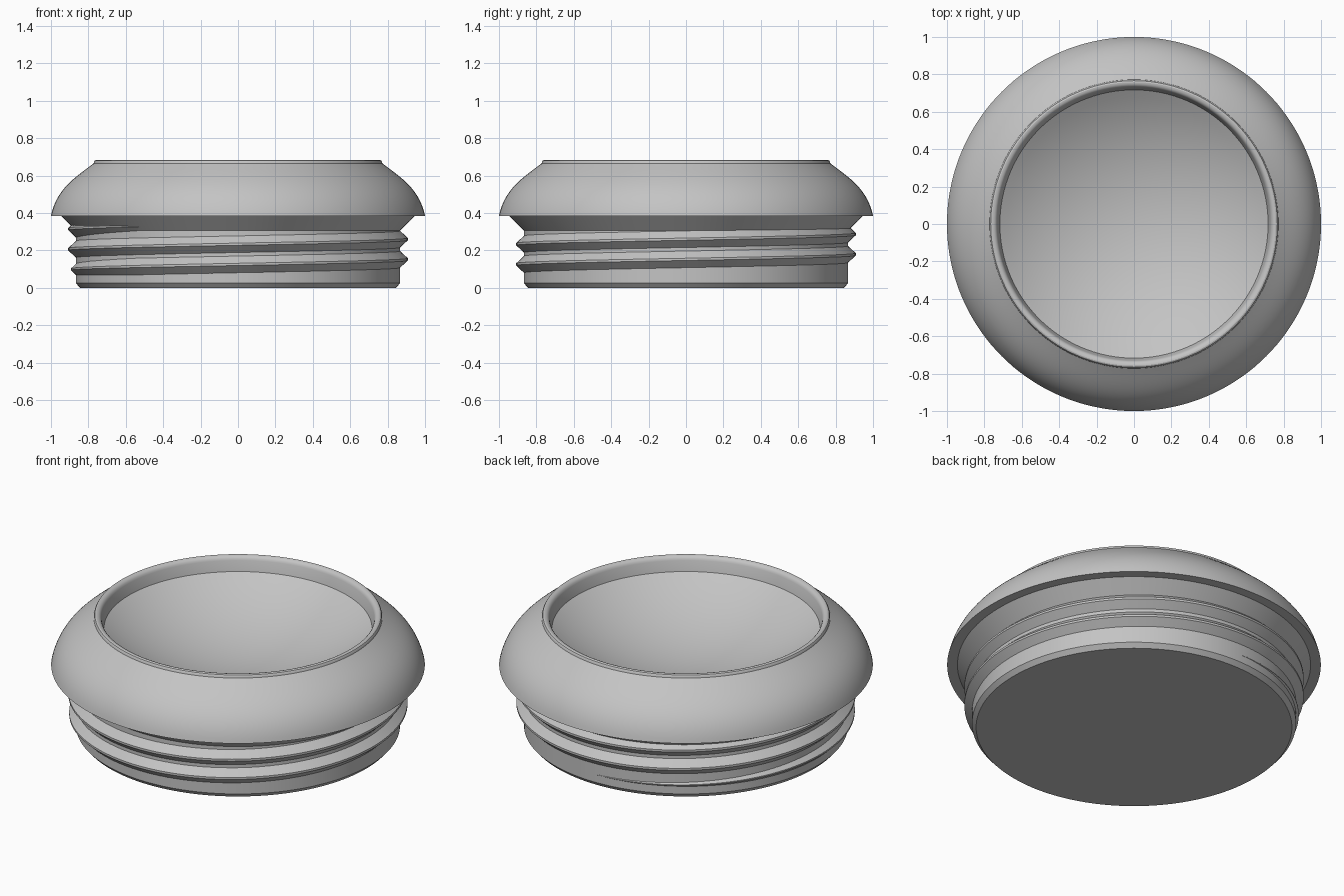
import bpy, bmesh, math
from mathutils import Vector
from mathutils.geometry import interpolate_bezier

cube = bpy.data.objects.get("Cube")
if cube:
    bpy.data.objects.remove(cube, do_unlink=True)

SEGMENTS = 144
GREY = (0.55, 0.55, 0.55, 1)
grey = bpy.data.materials.new("plain_grey")
grey.use_nodes = True
grey.diffuse_color = GREY
grey.node_tree.nodes["Principled BSDF"].inputs["Base Color"].default_value = GREY


def finish(name, bm):
    bmesh.ops.recalc_face_normals(bm, faces=bm.faces)
    mesh = bpy.data.meshes.new(name)
    bm.to_mesh(mesh)
    bm.free()
    mesh.materials.append(grey)
    obj = bpy.data.objects.new(name, mesh)
    bpy.context.collection.objects.link(obj)
    bpy.ops.object.select_all(action="DESELECT")
    obj.select_set(True)
    bpy.context.view_layer.objects.active = obj
    bpy.ops.object.shade_smooth_by_angle(angle=math.radians(25))
    return obj


def lathe(name, profile):
    bm = bmesh.new()
    verts = [bm.verts.new((r, 0, z)) for r, z in profile]
    edges = [bm.edges.new(pair) for pair in zip(verts, verts[1:])]
    bmesh.ops.spin(bm, geom=verts + edges, cent=(0, 0, 0), axis=(0, 0, 1),
                   angle=math.tau, steps=SEGMENTS)
    bmesh.ops.remove_doubles(bm, verts=bm.verts, dist=0.0001)
    return finish(name, bm)


# Plug neck and underside of the flange
neck = [(0, 0), (0.845, 0), (0.867, 0.025), (0.867, 0.305),
        (0.945, 0.385), (1, 0.385)]

# Domed flange, rising to the rim
dome = [(p.x, p.y) for p in interpolate_bezier(
    Vector((1, 0.385)), Vector((0.97, 0.53)),
    Vector((0.87, 0.59)), Vector((0.772, 0.665)), 20)][1:]

# Rounded rim and the tapered wall inside it
rim = [(0.77, 0.674), (0.766, 0.68), (0.758, 0.683), (0.75, 0.682),
       (0.741, 0.678), (0.734, 0.67), (0.73, 0.66)]

# Concave dish: a shallow spherical cap
edge_r, edge_z, depth = 0.717, 0.60, 0.22
radius = (edge_r ** 2 + depth ** 2) / (2 * depth)
sweep = math.asin(edge_r / radius)
dish = []
for i in range(17):
    a = sweep * (1 - i / 16)
    dish.append((radius * math.sin(a),
                 edge_z - depth + radius * (1 - math.cos(a))))

lathe("cap_body", neck + dome + rim + dish)

# Helical thread, tapering away at both ends
START, END, STEP, PITCH = -660, 300, 3, 0.108
bm = bmesh.new()
rings = []
for deg in range(START, END + 1, STEP):
    fade = max(0.01, min(1, (deg - START) / 170, (END - deg) / 110))
    a = math.radians(deg)
    z = 0.26 + PITCH * deg / 360
    ring = []
    for r, dz in ((0.858, -0.053), (0.908, -0.006), (0.908, 0.006), (0.858, 0.053)):
        r = 0.858 + (r - 0.858) * fade
        ring.append(bm.verts.new((r * math.cos(a), r * math.sin(a), z + dz * fade)))
    rings.append(ring)
for low, high in zip(rings, rings[1:]):
    for k in range(4):
        n = (k + 1) % 4
        bm.faces.new((low[k], low[n], high[n], high[k]))
bm.faces.new(rings[0])
bm.faces.new(rings[-1])
finish("screw_thread", bm)
